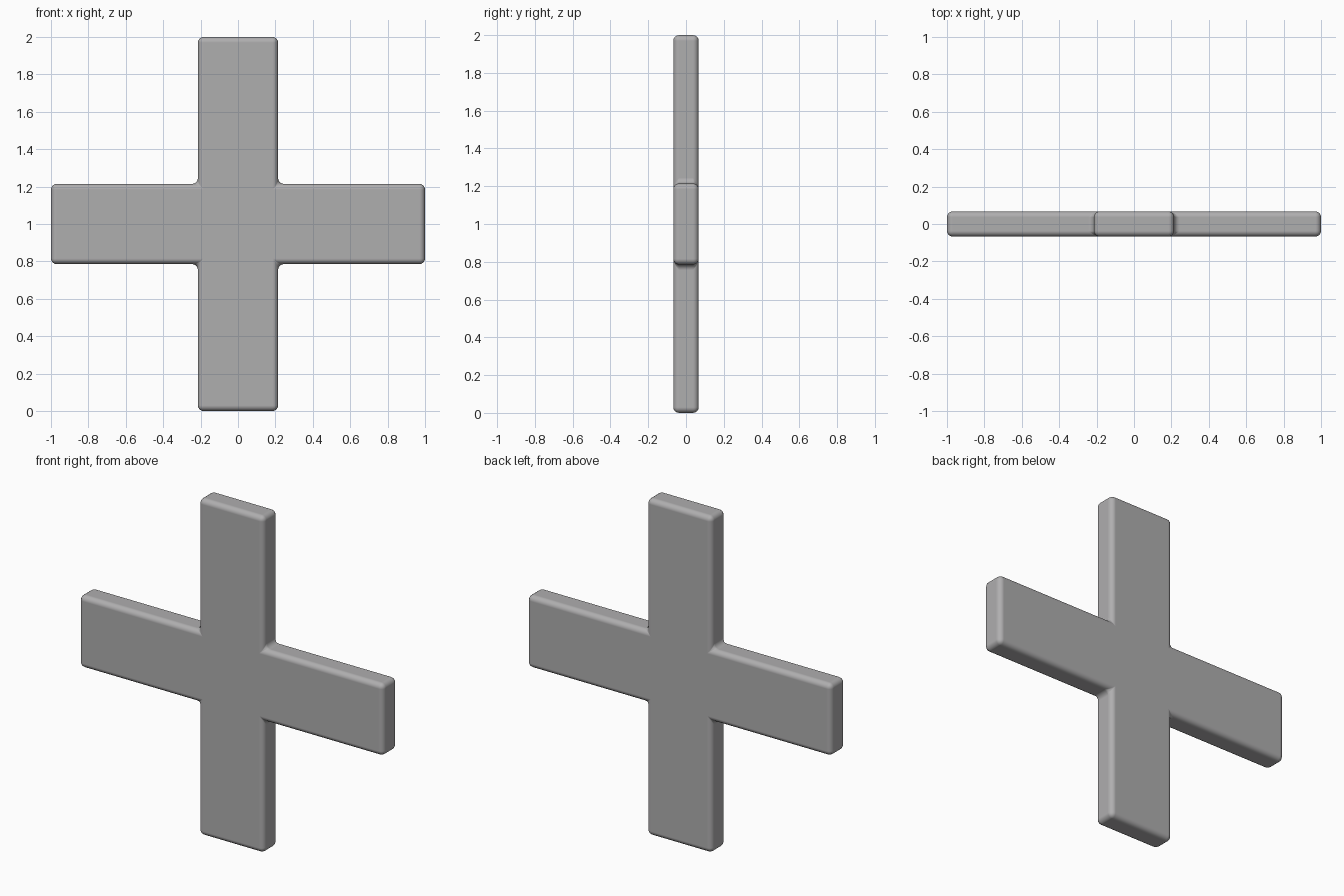
import bpy, bmesh

if "Cube" in bpy.data.objects:
    bpy.data.objects.remove(bpy.data.objects["Cube"])

ARM = 1.0      # half length of each bar
HALF = 0.2145  # half width of each bar
DEPTH = 0.067  # half thickness
ROUND = 0.03   # edge rounding

# plus-shaped plate: five quads pushed out to full thickness
bm = bmesh.new()
steps = [-ARM, -HALF, HALF, ARM]
grid = {}


def vert(i, j):
    if (i, j) not in grid:
        grid[i, j] = bm.verts.new((steps[i], -DEPTH, steps[j] + ARM))
    return grid[i, j]


for i, j in [(1, 1), (0, 1), (2, 1), (1, 0), (1, 2)]:
    bm.faces.new([vert(i, j), vert(i + 1, j), vert(i + 1, j + 1), vert(i, j + 1)])
front = list(bm.faces)
ret = bmesh.ops.extrude_face_region(bm, geom=front, use_keep_orig=True)
back = [g for g in ret["geom"] if isinstance(g, bmesh.types.BMVert)]
bmesh.ops.translate(bm, verts=back, vec=(0, 2 * DEPTH, 0))
bmesh.ops.recalc_face_normals(bm, faces=bm.faces)

mesh = bpy.data.meshes.new("plus_plate")
bm.to_mesh(mesh)
bm.free()
plate = bpy.data.objects.new("plus_plate", mesh)
bpy.context.collection.objects.link(plate)

# mid grey
grey = bpy.data.materials.new("mid_grey")
grey.diffuse_color = (0.43, 0.425, 0.43, 1)
grey.use_nodes = True
grey.node_tree.nodes["Principled BSDF"].inputs["Base Color"].default_value = grey.diffuse_color
mesh.materials.append(grey)

# rounded edges and inner corners
mesh.shade_smooth()
bevel = plate.modifiers.new("rounded_edges", "BEVEL")
bevel.width = ROUND
bevel.segments = 4
bevel.limit_method = "ANGLE"
bevel.harden_normals = True
